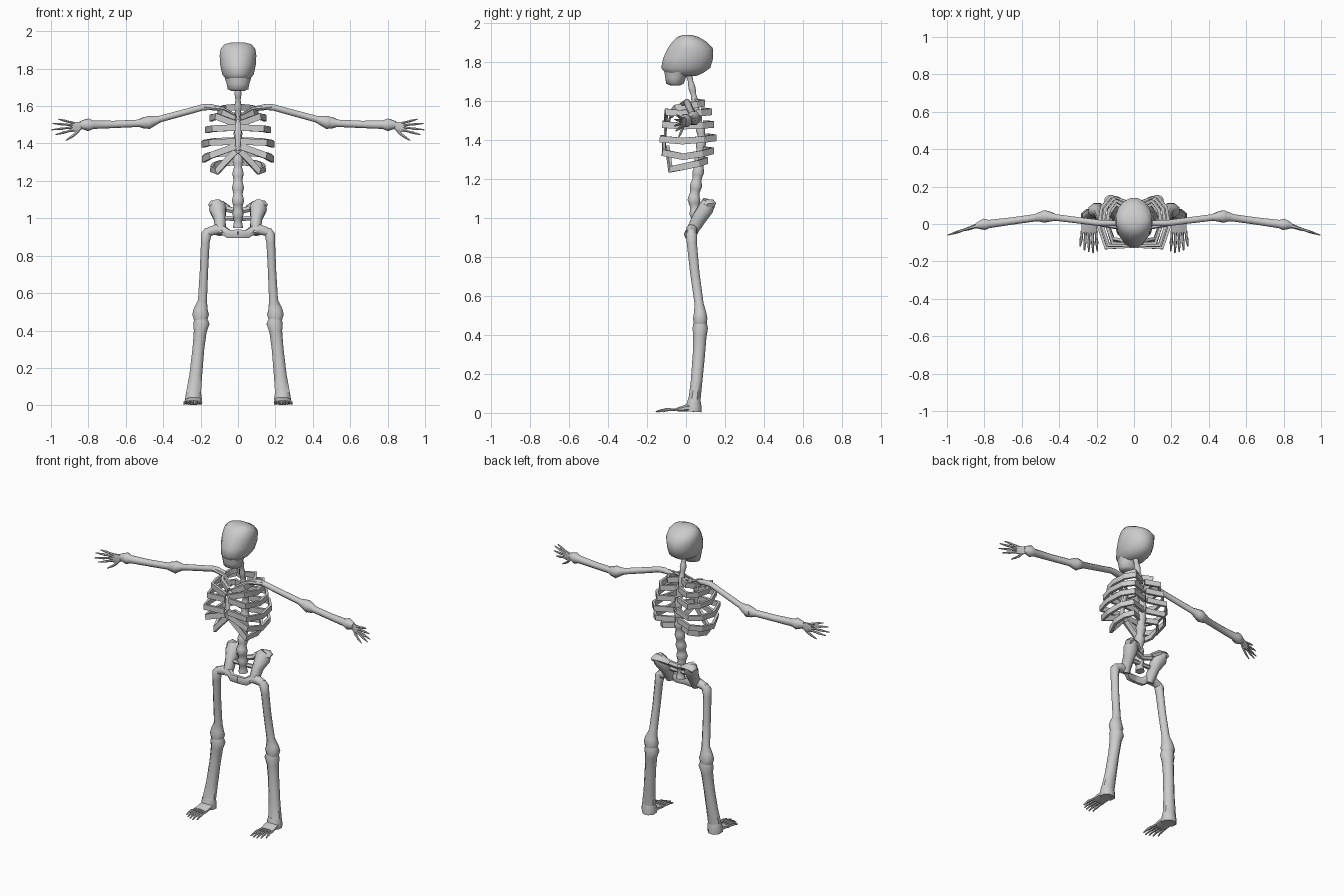
import bpy, bmesh, math
from mathutils import Vector

bone = bpy.data.materials.new("bone grey")
bone.diffuse_color = (0.6, 0.6, 0.6, 1)


def tube(name, rings, sides=8, ref=(0, 0, 1), mirror=True, angle=50):
    """Loft rings (x, y, z, r_ref, r_side) into a closed bone."""
    bm = bmesh.new()
    pts = [Vector(r[:3]) for r in rings]
    loops = []
    for i, r in enumerate(rings):
        t = Vector()
        if i > 0:
            t += (pts[i] - pts[i - 1]).normalized()
        if i < len(pts) - 1:
            t += (pts[i + 1] - pts[i]).normalized()
        t.normalize()
        u = Vector(ref)
        u = (u - t * u.dot(t)).normalized()
        v = t.cross(u)
        a, b = r[3], r[4] if len(r) > 4 else r[3]
        loops.append([bm.verts.new(pts[i] + u * a * math.cos(k) + v * b * math.sin(k))
                      for k in (2 * math.pi * (j + 0.5) / sides for j in range(sides))])
    for la, lb in zip(loops, loops[1:]):
        for j in range(sides):
            k = (j + 1) % sides
            bm.faces.new((la[j], la[k], lb[k], lb[j]))
    bm.faces.new(loops[0][::-1])
    bm.faces.new(loops[-1])
    bmesh.ops.recalc_face_normals(bm, faces=bm.faces)
    me = bpy.data.meshes.new(name)
    bm.to_mesh(me)
    bm.free()
    me.materials.append(bone)
    ob = bpy.data.objects.new(name, me)
    bpy.context.collection.objects.link(ob)
    if mirror:
        ob.modifiers.new("Mirror", 'MIRROR').use_mirror_merge = False
    bpy.ops.object.select_all(action='DESELECT')
    ob.select_set(True)
    bpy.context.view_layer.objects.active = ob
    bpy.ops.object.shade_smooth_by_angle(angle=math.radians(angle))
    return ob


Y = (0, 1, 0)


# Skull: horizontal sections (z, front y, back y, half width)
def head_part(name, sections):
    # loft on a vertical axis, then slide each section to its own centre
    ob = tube(name, [(0, 0, z, (b - f) / 2, w) for z, f, b, w in sections], 16, Y, False, 80)
    for i, v in enumerate(ob.data.vertices):
        z, f, b, w = sections[i // 16]
        v.co.y += (f + b) / 2


head_part("cranium", [(1.728, -.07, .05, .04), (1.742, -.105, .085, .065),
                      (1.77, -.13, .127, .086), (1.82, -.12, .142, .097),
                      (1.87, -.097, .141, .1), (1.905, -.072, .108, .095),
                      (1.93, -.045, .065, .074), (1.94, -.015, .028, .035)])
head_part("jaw", [(1.68, -.08, -.03, .035), (1.69, -.102, -.01, .056),
                  (1.72, -.108, 0, .062), (1.75, -.112, .02, .072)])

# Spine: control points interpolated into alternating wide and narrow rings
spine = [(1.74, .015, .017), (1.58, .05, .018), (1.42, .08, .023),
         (1.25, .065, .028), (1.1, .04, .031), (.95, .055, .025)]
rings = []
for i in range(45):
    z = 1.74 - .79 * i / 44
    for (z0, y0, r0), (z1, y1, r1) in zip(spine, spine[1:]):
        if z1 - 1e-6 <= z <= z0 + 1e-6:
            f = (z0 - z) / (z0 - z1)
            r = (r0 + (r1 - r0) * f) * (1.15, 1, .85, 1)[i % 4]
            rings.append((0, y0 + (y1 - y0) * f, z, r, r))
tube("spine", rings, 8, Y, False, 80)

# Ribs: half width, back y, front y, heights at back / side / front / middle
for i, (w, yb, yf, zb, zs, zf, zc) in enumerate([
        (.10, .09, -.05, 1.59, 1.575, 1.565, 1.53),
        (.145, .125, -.10, 1.545, 1.535, 1.545, 1.505),
        (.168, .135, -.115, 1.48, 1.472, 1.48, 1.485),
        (.188, .148, -.128, 1.412, 1.395, 1.405, 1.41),
        (.184, .135, -.115, 1.345, 1.315, 1.335, 1.385),
        (.14, .105, -.08, 1.295, 1.265, 1.25, 1.36)]):
    mid = yb * .4 + yf * .6
    path = [(.01, yb - .04, zb + .005), (w * .65, yb, zb), (w * .92, yb * .6, (zb + zs) / 2),
            (w, mid, zs), (w * .8, yf, zf), (.014, yf * .5 - .055, zc)]
    tube("rib_%d" % (i + 1), [(*p, .024, .012) for p in path], 4, angle=30)
tube("sternum", [(0, -.075, 1.53, .006, .014), (0, -.105, 1.46, .008, .018),
                 (0, -.108, 1.36, .006, .01)], 6, Y, False)

# Collar bones and arms
tube("collar_bone", [(.015, -.05, 1.55, .01), (.08, -.02, 1.585, .011), (.18, 0, 1.595, .013)], 6)
tube("upper_arm", [(.09, .005, 1.587, .013), (.15, .005, 1.595, .018), (.19, .006, 1.593, .018),
                   (.26, .015, 1.573, .018), (.42, .035, 1.53, .019),
                   (.455, .04, 1.52, .03), (.48, .04, 1.512, .039, .036), (.50, .04, 1.512, .028)])
tube("forearm", [(.475, .04, 1.512, .036, .032), (.505, .038, 1.51, .032, .028),
                 (.53, .033, 1.508, .021), (.66, .015, 1.502, .021),
                 (.775, 0, 1.5, .024), (.8, -.002, 1.5, .036, .033),
                 (.825, -.006, 1.5, .028, .024), (.845, -.01, 1.5, .02, .014)])
tube("palm", [(.835, -.008, 1.498, .022, .013), (.86, -.016, 1.49, .03, .01),
              (.89, -.024, 1.488, .032, .007)], 6)

# Fingers: tip x, tip z, knuckle z
for i, (x, zt, zk) in enumerate([(.96, 1.53, 1.512), (.99, 1.507, 1.498),
                                 (.997, 1.473, 1.485), (.975, 1.447, 1.47)]):
    p = []
    for f, r in ((-.25, .006), (0, .008), (.3, .006), (.5, .0075), (.75, .005), (1, .003)):
        px = .89 + (x - .89) * f
        p.append((px, -.025 - .035 * (px - .89) / .107, zk + (zt - zk) * f, r))
    tube("finger_%d" % (i + 1), p, 6)
tube("thumb", [(.84, -.012, 1.485, .008), (.865, -.02, 1.455, .008),
               (.89, -.028, 1.435, .007), (.92, -.037, 1.417, .003)], 6)

# Pelvis
tube("hip_blade", [(.12, .12, 1.085, .036, .03), (.108, .103, 1.052, .042, .05),
                   (.098, .068, 1.0, .04, .034), (.095, .04, .95, .034, .032),
                   (.092, .028, .915, .028, .026)], 8, Y)
tube("hip_crest", [(.05, .10, 1.055, .014, .022), (.09, .115, 1.073, .024, .032),
                   (.135, .122, 1.075, .024, .034), (.152, .125, 1.065, .014, .024)], 6)
tube("hip_bridge", [(0, .075, 1.035, .017), (.06, .09, 1.05, .018)], 6)
tube("lower_bridge", [(0, .06, .998, .013), (.085, .06, 1.0, .015)], 6)
tube("pubic_bone", [(0, .008, .917, .026, .019), (.05, .012, .916, .026, .02),
                    (.085, .028, .94, .026, .023), (.1, .035, .96, .02, .02)], 6)

# Legs
tube("hip_joint", [(.08, .03, .935, .024), (.115, .03, .94, .03),
                   (.15, .03, .93, .026), (.18, .03, .905, .024)])
tube("thigh_bone", [(.162, .03, .945, .014), (.17, .028, .915, .03), (.175, .03, .87, .028, .025),
                    (.182, .045, .72, .026, .024), (.19, .067, .56, .025, .026),
                    (.199, .072, .515, .034, .04), (.2, .073, .485, .04, .048),
                    (.2, .073, .455, .036, .038)], 8, Y)
tube("shin_bone", [(.2, .073, .47, .034, .036), (.196, .073, .435, .043, .047),
                   (.202, .071, .395, .037, .037), (.212, .066, .3, .034, .034),
                   (.226, .054, .16, .032, .037), (.236, .045, .08, .033, .042),
                   (.238, .04, .05, .036, .044)], 8, Y)
tube("heel", [(.238, .042, .07, .034, .043), (.238, .04, .035, .043, .048),
              (.238, .038, .006, .046, .046)], 8, Y)
tube("foot", [(.238, .05, .028, .025, .043), (.238, 0, .025, .019, .045),
              (.24, -.045, .016, .011, .046)], 8)

# Toes fan out from the foot
for i in range(5):
    x0, x1 = .204 + .018 * i, .196 + .023 * i
    tip = (-.145, -.155, -.15, -.14, -.12)[i]
    p = []
    for f, z, r in ((0, .017, .0085), (.35, .017, .0065), (.55, .017, .009),
                    (.78, .013, .006), (1, .006, .004)):
        p.append((x0 + (x1 - x0) * f, -.035 + (tip + .035) * f, z, r))
    tube("toe_%d" % (i + 1), p, 6)
